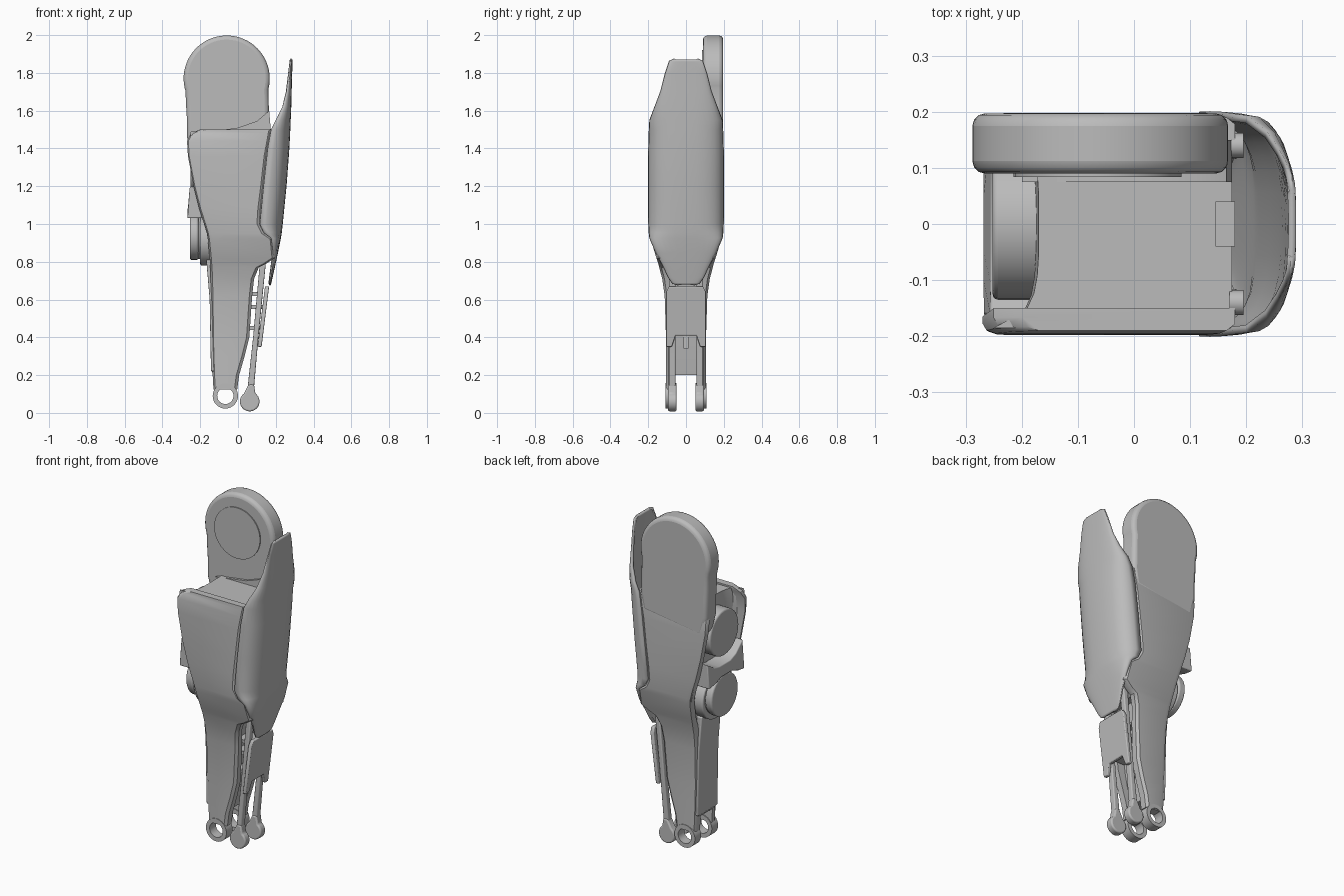
import bpy, bmesh, math

cube = bpy.data.objects.get("Cube")
if cube:
    bpy.data.objects.remove(cube)

grey = bpy.data.materials.new("mid_grey")
grey.use_nodes = True
COL = (0.5, 0.5, 0.5, 1)
grey.diffuse_color = COL
grey.node_tree.nodes["Principled BSDF"].inputs["Base Color"].default_value = COL


def finish(name, bm, bevel=0, solid=0):
    bmesh.ops.recalc_face_normals(bm, faces=bm.faces[:])
    me = bpy.data.meshes.new(name)
    bm.to_mesh(me)
    bm.free()
    me.materials.append(grey)
    ob = bpy.data.objects.new(name, me)
    bpy.context.collection.objects.link(ob)
    if solid:
        m = ob.modifiers.new("thickness", 'SOLIDIFY')
        m.thickness, m.offset = solid, 0
    if bevel:
        m = ob.modifiers.new("soft_edges", 'BEVEL')
        m.width, m.segments, m.limit_method = bevel, 3, 'ANGLE'
        m.angle_limit = math.radians(40)
    bpy.ops.object.select_all(action='DESELECT')
    ob.select_set(True)
    bpy.context.view_layer.objects.active = ob
    bpy.ops.object.shade_smooth_by_angle(angle=math.radians(35))
    return ob


def loft(name, rings, closed=True, **kw):
    """Skin a stack of equal-length rings; closed rings get end caps."""
    bm = bmesh.new()
    vs = [[bm.verts.new(p) for p in r] for r in rings]
    n = len(rings[0])
    for a, b in zip(vs, vs[1:]):
        for i in range(n if closed else n - 1):
            j = (i + 1) % n
            bm.faces.new((a[i], a[j], b[j], b[i]))
    if closed:
        bm.faces.new(vs[0])
        bm.faces.new(vs[-1])
    return finish(name, bm, **kw)


def prism_y(name, pts, y0, y1, **kw):
    return loft(name, [[(x, y, z) for x, z in pts] for y in (y0, y1)], **kw)


def circle(cx, cz, r, n=32, a0=0, a1=360):
    full = a1 - a0 == 360
    k = n if full else n - 1
    angs = [math.radians(a0 + (a1 - a0) * i / k) for i in range(n)]
    return [(cx + r * math.cos(a), cz + r * math.sin(a)) for a in angs]


def disc_x(name, x0, x1, y, z, r, **kw):
    c = circle(y, z, r)
    return loft(name, [[(x, p, q) for p, q in c] for x in (x0, x1)], **kw)


def block(name, x, y, z, **kw):
    pts = [(x[0], z[0]), (x[1], z[0]), (x[1], z[1]), (x[0], z[1])]
    return prism_y(name, pts, y[0], y[1], **kw)


# side panels running down into the fork legs: z, left x, right x, outer y, inner y
PANEL = [
    (1.5, -.2, .18, .19, .15), (1.48, -.25, .175, .192, .15),
    (1.44, -.27, .168, .195, .165), (1.36, -.265, .153, .197, .17),
    (1.2, -.235, .135, .198, .17), (1.08, -.205, .12, .197, .165),
    (1.0, -.18, .115, .195, .16), (.95, -.165, .14, .19, .155),
    (.92, -.16, .185, .187, .15), (.82, -.15, .195, .157, .12),
    (.79, -.148, .15, .147, .11), (.77, -.147, .11, .142, .1),
    (.71, -.145, .085, .126, .085), (.62, -.142, .075, .113, .07),
    (.4, -.14, .06, .106, .06), (.3, -.137, .035, .105, .056),
    (.2, -.134, .006, .105, .055), (.125, -.13, -.004, .105, .055),
]
for s, side in ((-1, "front"), (1, "back")):
    rings = []
    for z, xl, xr, yo, yi in PANEL:
        c = min(.025, (yo - yi) * .6)
        rings.append([(xl, s * yi, z), (xl, s * (yo - c), z), (xl + c * .4, s * (yo - c * .3), z),
                      (xl + c * 1.3, s * yo, z), (xr - .015, s * yo, z),
                      (xr, s * (yo - .012), z), (xr, s * yi, z)])
    loft(side + "_side_panel", rings)

    # pivot eye at the foot of the leg
    outer, inner = circle(-.067, .09, .067), circle(-.067, .09, .043)
    ya, yb = s * .05, s * .108
    profile = [(outer, ya), (outer, yb), (inner, yb), (inner, ya), (outer, ya)]
    bm = bmesh.new()
    vs = [[bm.verts.new((x, y, z)) for x, z in c] for c, y in profile[:4]]
    for k in range(4):
        a, b = vs[k], vs[(k + 1) % 4]
        for i in range(32):
            j = (i + 1) % 32
            bm.faces.new((a[i], a[j], b[j], b[i]))
    finish(side + "_pivot_eye", bm)

    # push rod with a round foot
    ya, yb = s * .055, s * .09
    prism_y(side + "_rod", [(.045, .08), (.08, .08), (.108, .4), (.15, .82), (.118, .82), (.08, .4)],
            ya, yb, bevel=.006)
    foot = circle(.062, .06, .052, 24, 125, 415)
    prism_y(side + "_rod_foot", foot + [(.085, .15), (.056, .15)], s * .05, s * .095, bevel=.008)
    disc_x(side + "_knob", .17, .195, s * .14, 1.48, .022)

# central body with a hollowed rear face
CORE = [(1.49, -.25, .175, .185, .08), (1.42, -.255, .17, .19, .08),
        (1.2, -.225, .14, .19, .06), (1.0, -.175, .13, .185, .03),
        (.92, -.155, .15, .175, .01), (.82, -.14, .15, .145, .005), (.77, -.135, .1, .12, .001)]
rings = []
for z, xl, xr, w, d in CORE:
    left = [(xl + d * math.sqrt(max(0, 1 - (t / 6) ** 4)), w * t / 6, z) for t in range(-6, 7)]
    rings.append(left + [(xr, w, z), (xr, -w, z)])
loft("main_body", rings)
block("top_latch", (.145, .18), (-.04, .04), (1.4, 1.5))

# shoulder lobe on the back side
lobe = circle(-.06, 1.77, .228, 40, -15, 197) + [
    (-.275, 1.63), (-.27, 1.55), (-.27, 1.46), (-.24, 1.34), (.15, 1.4), (.165, 1.5), (.163, 1.62)]
prism_y("shoulder_lobe", lobe, .09, .197, bevel=.022)
prism_y("lobe_inner_disc", circle(-.065, 1.77, .15), .084, .1)
fillet = [(-.2, 1.48), (-.1, 1.496), (0, 1.51), (.1, 1.545), (.165, 1.6), (.175, 1.48)]
prism_y("lobe_fillet", fillet, .075, .15)

# curved outer shell: z, half width, crown x, edge x
SHELL = [(1.87, .06, .282, .277), (1.86, .085, .282, .275), (1.8, .105, .28, .268), (1.7, .13, .277, .255),
         (1.62, .16, .275, .235), (1.55, .187, .272, .2), (1.5, .19, .27, .175),
         (1.4, .193, .265, .157), (1.2, .194, .25, .135), (1.0, .193, .23, .115),
         (.955, .191, .225, .135), (.925, .187, .22, .175), (.85, .155, .205, .185),
         (.78, .118, .19, .176), (.72, .09, .177, .168), (.69, .07, .17, .165), (.68, .04, .168, .165)]
rings = []
for z, w, xo, xe in SHELL:
    ring = []
    for i in range(17):
        a = math.pi * (i / 16 - .5)
        k = .75
        ring.append((xe + (xo - xe) * abs(math.cos(a)) ** k,
                     w * math.copysign(abs(math.sin(a)) ** k, a), z))
    rings.append(ring)
loft("outer_shell", rings, closed=False, solid=.014)

# drive discs on the rear face
disc_x("upper_disc", -.252, -.12, 0, 1.3, .135, bevel=.01)
disc_x("lower_disc", -.255, -.21, 0, .935, .125, bevel=.01)
disc_x("lower_disc_collar", -.215, -.195, 0, .925, .11)
disc_x("lower_disc_mount", -.2, -.1, 0, .91, .13, bevel=.008)

# bracket between the discs, arched over the lower one
arch = [(-.165, 1.03), (-.1, 1.04), (-.05, 1.06), (.05, 1.06), (.1, 1.04), (.165, 1.03),
        (.165, 1.17), (.1, 1.13), (.05, 1.12), (-.05, 1.12), (-.1, 1.14), (-.165, 1.2)]
loft("disc_bracket", [[(x + (.012 if z > 1.1 else 0), y, z) for y, z in arch] for x in (-.268, -.17)],
     bevel=.006)

# lower spine between the fork legs
prism_y("lower_spine", [(-.152, .8), (-.143, .6), (-.14, .22), (-.125, .2), (-.02, .2),
                        (.01, .38), (.03, .6), (.06, .8)], -.075, .075)
prism_y("rear_strip", [(-.168, .81), (-.15, .6), (-.143, .22), (-.12, .22), (-.12, .81)],
        -.092, .092, bevel=.006)
block("spine_fin", (-.02, .02), (-.012, .012), (.34, .42))

# lower guard plate carried on struts
guard = [(-.105, .35), (-.075, .35), (-.055, .41), (.055, .41), (.075, .35), (.105, .35),
         (.105, .64), (.09, .67), (-.09, .67), (-.105, .64)]
loft("lower_guard", [[(x + (z - .35) * .125, y, z) for y, z in guard] for x in (.103, .125)], bevel=.005)
for z in (.44, .55, .62):
    block("guard_strut", (.02, .13), (-.055, .055), (z, z + .02))
